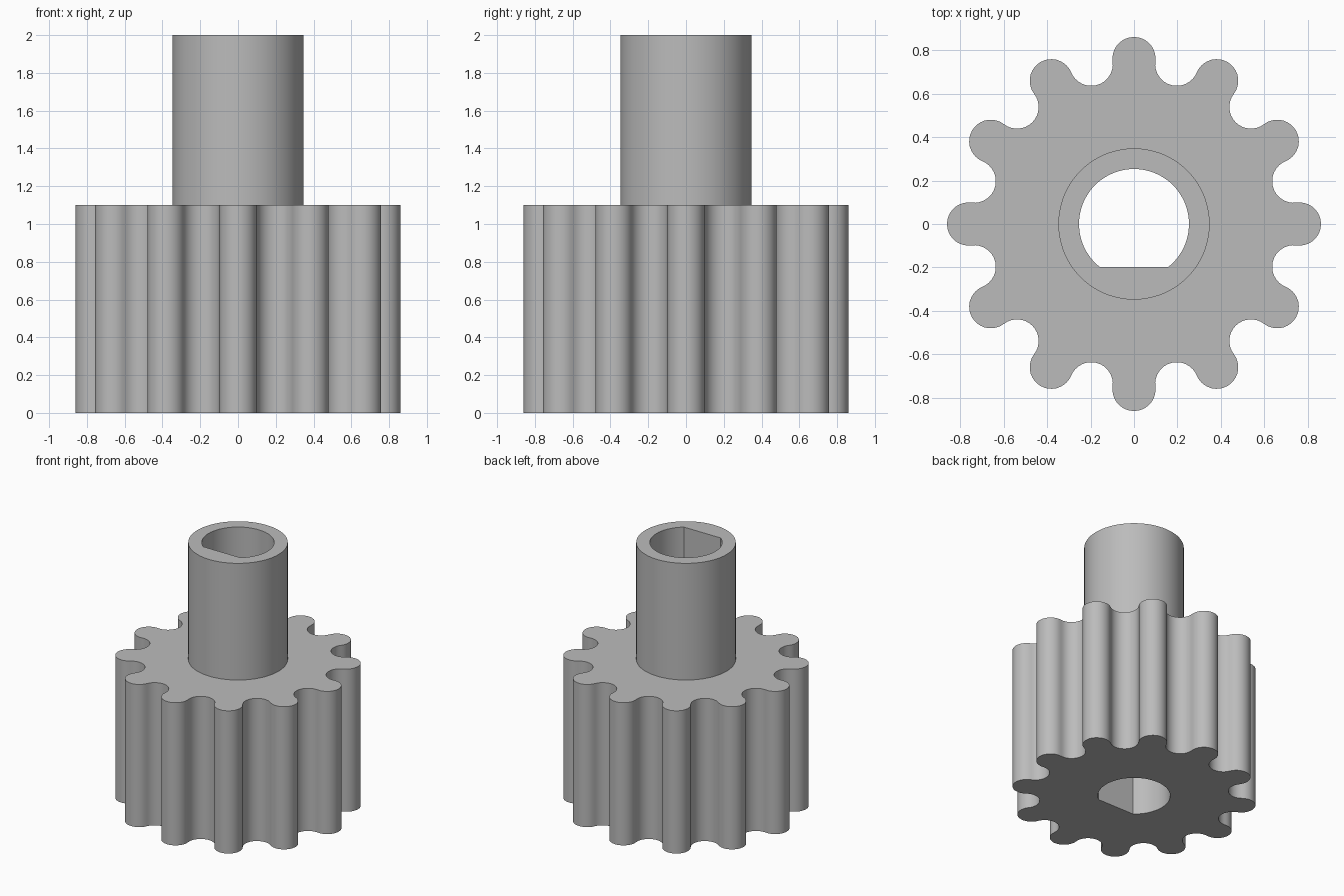
import bpy, bmesh
from math import sin, cos, radians, asin, sqrt, pi

default = bpy.data.objects.get("Cube")
if default:
    bpy.data.objects.remove(default, do_unlink=True)

TEETH = 12
PITCH = 0.761                          # circle carrying tooth and gap centres
LOBE = PITCH * sin(pi / TEETH / 2)     # tooth and gap arcs touch each other
GEAR_TOP, HUB_TOP = 1.1, 2.0
HUB_R, BORE_R, FLAT_Y = 0.348, 0.253, -0.198


def arc(cx, cy, r, start, end, steps):
    """Points along an arc, leaving out the last one."""
    return [(cx + r * cos(start + (end - start) * i / steps),
             cy + r * sin(start + (end - start) * i / steps)) for i in range(steps)]


def gear_outline():
    """Alternating round teeth and round gaps."""
    half = pi / TEETH
    swing = pi / 2 + half / 2
    points = []
    for k in range(TEETH):
        a = 2 * half * k
        b = a + half
        points += arc(PITCH * cos(a), PITCH * sin(a), LOBE, a - swing, a + swing, 18)
        points += arc(PITCH * cos(b), PITCH * sin(b), LOBE, b - swing, b + swing - 2 * pi, 16)
    return points


def bore_outline():
    """Round hole with one flat side."""
    a = asin(FLAT_Y / BORE_R)
    points = arc(0, 0, BORE_R, a, pi - a, 64)
    return points + [(-sqrt(BORE_R ** 2 - FLAT_Y ** 2), FLAT_Y)]


bm = bmesh.new()


def ring(points, z):
    verts = [bm.verts.new((x, y, z)) for x, y in points]
    return [bm.edges.new((v, verts[(i + 1) % len(verts)])) for i, v in enumerate(verts)]


def wall(lower, upper):
    bmesh.ops.bridge_loops(bm, edges=lower + upper)


def cap(outer, inner):
    bmesh.ops.triangle_fill(bm, edges=outer + inner, use_beauty=True)


gear, bore = gear_outline(), bore_outline()
hub = arc(0, 0, HUB_R, 0, 2 * pi, 72)
gear_low, gear_high = ring(gear, 0), ring(gear, GEAR_TOP)
hub_low, hub_high = ring(hub, GEAR_TOP), ring(hub, HUB_TOP)
bore_low, bore_high = ring(bore, 0), ring(bore, HUB_TOP)

# Side walls of the gear, hub and bore
wall(gear_low, gear_high)
wall(hub_low, hub_high)
wall(bore_low, bore_high)

# Underside, gear shoulder and hub rim
cap(gear_low, bore_low)
cap(gear_high, hub_low)
cap(hub_high, bore_high)
bmesh.ops.recalc_face_normals(bm, faces=bm.faces)

mesh = bpy.data.meshes.new("pinion_gear")
bm.to_mesh(mesh)
bm.free()

grey = bpy.data.materials.new("plain grey")
grey.use_nodes = True
colour = (0.5, 0.5, 0.5, 1)
grey.diffuse_color = colour
grey.node_tree.nodes["Principled BSDF"].inputs["Base Color"].default_value = colour
mesh.materials.append(grey)

pinion = bpy.data.objects.new("pinion_gear", mesh)
bpy.context.collection.objects.link(pinion)
bpy.context.view_layer.objects.active = pinion
pinion.select_set(True)
bpy.ops.object.shade_smooth_by_angle(angle=radians(30))
